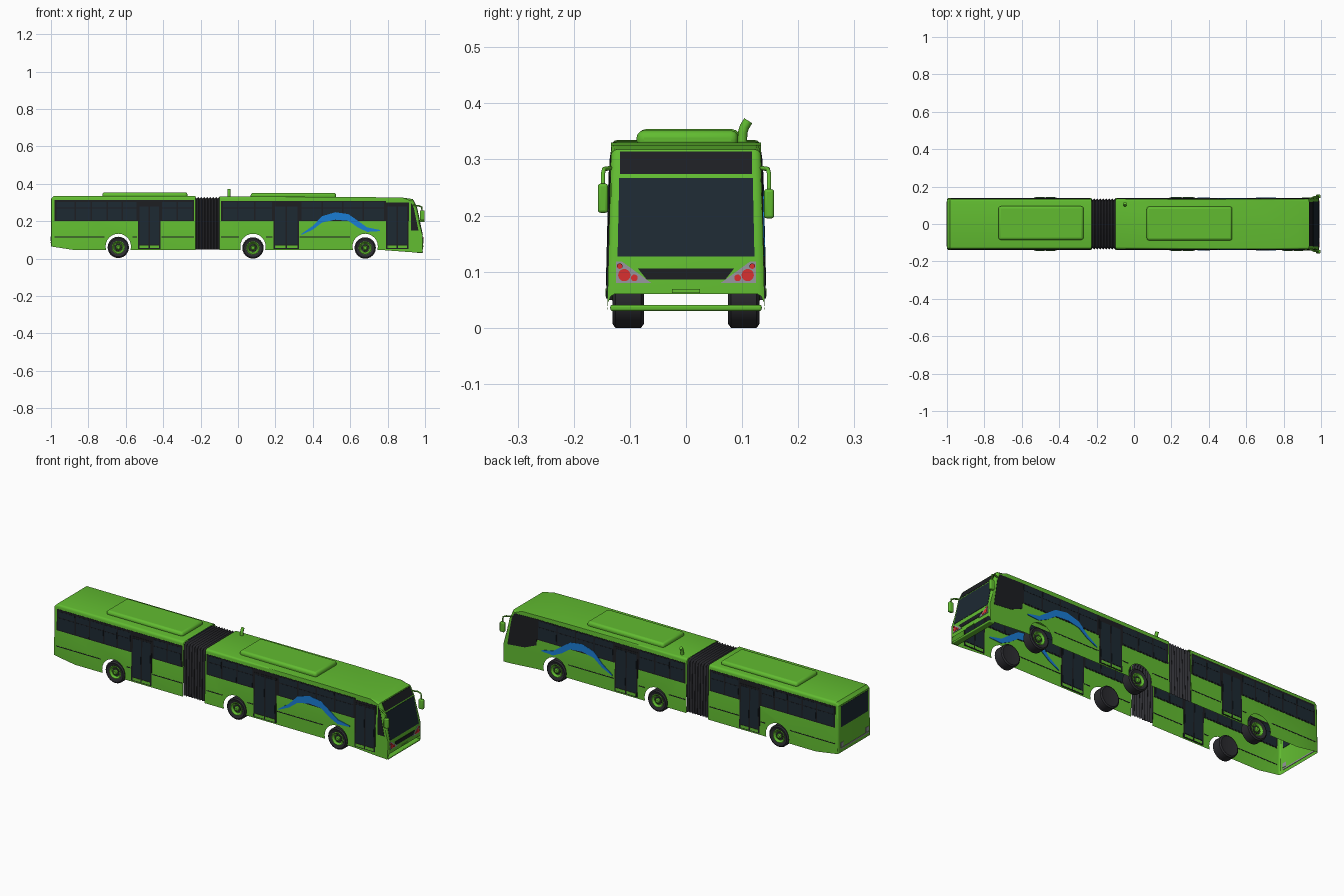
import bpy, bmesh
from math import sin, cos, pi, radians

if "Cube" in bpy.data.objects:
    bpy.data.objects.remove(bpy.data.objects["Cube"])


def mat(name, r, g, b):
    m = bpy.data.materials.new(name)
    m.diffuse_color = (r, g, b, 1)
    m.use_nodes = True
    m.node_tree.nodes["Principled BSDF"].inputs["Base Color"].default_value = m.diffuse_color
    return m


GREEN = mat("green_paint", 0.12, 0.5, 0.03)
BLACK = mat("black_trim", 0.012, 0.013, 0.016)
GLASS = mat("dark_glass", 0.012, 0.022, 0.032)
RUBBER = mat("dark_rubber", 0.025, 0.025, 0.03)
BLUE = mat("blue_paint", 0.01, 0.2, 0.65)
RED = mat("red_lens", 0.7, 0.03, 0.03)
GREY = mat("grey_plastic", 0.3, 0.3, 0.33)


def finish(name, bm, material):
    me = bpy.data.meshes.new(name)
    bm.to_mesh(me)
    bm.free()
    me.materials.append(material)
    ob = bpy.data.objects.new(name, me)
    bpy.context.collection.objects.link(ob)
    return ob


def prisms(name, pairs, material):
    """Closed prisms, each between two matching loops, in one object."""
    bm = bmesh.new()
    for a, b in pairs:
        va, vb = [bm.verts.new(p) for p in a], [bm.verts.new(p) for p in b]
        n = len(va)
        bm.faces.new(va)
        bm.faces.new(vb[::-1])
        for i in range(n):
            j = (i + 1) % n
            bm.faces.new((va[i], vb[i], vb[j], va[j]))
    bmesh.ops.recalc_face_normals(bm, faces=bm.faces)
    return finish(name, bm, material)


def box(name, lo, hi, material, bevel=0.0):
    loop = [(lo[0], lo[1]), (hi[0], lo[1]), (hi[0], hi[1]), (lo[0], hi[1])]
    ob = prisms(name, [([(x, y, lo[2]) for x, y in loop], [(x, y, hi[2]) for x, y in loop])], material)
    if bevel:
        m = ob.modifiers.new("bevel", 'BEVEL')
        m.width, m.segments = bevel, 3
    return ob


def tube(name, pts, radius, material):
    cu = bpy.data.curves.new(name, 'CURVE')
    cu.dimensions, cu.bevel_depth, cu.bevel_resolution, cu.use_fill_caps = '3D', radius, 2, True
    sp = cu.splines.new('POLY')
    sp.points.add(len(pts) - 1)
    for p, co in zip(sp.points, pts):
        p.co = (*co, 1)
    cu.materials.append(material)
    bpy.context.collection.objects.link(bpy.data.objects.new(name, cu))


def wall_y(z):
    return 0.1405 - 0.007 * (z - 0.03) / 0.29


def front_x(z):
    prof = [(0.935, 0.318), (0.957, 0.27), (0.987, 0.125), (0.99, 0.06), (0.985, 0.032)]
    for (x0, z0), (x1, z1) in zip(prof, prof[1:]):
        if z >= z1:
            return x0 + (x1 - x0) * (z0 - z) / (z0 - z1)
    return 0.985


def rect(a0, b0, a1, b1):
    return [(a0, b0), (a1, b0), (a1, b1), (a0, b1)]


def side_panels(name, shapes, material, side, t=0.0012):
    """x-z shapes set through the leaning side wall, visible inside and out."""
    prisms(name, [tuple([(x, side * (wall_y(z) + d), z) for x, z in s] for d in (t, -t)) for s in shapes], material)


def front_panels(name, shapes, material, t=0.0015):
    prisms(name, [tuple([(front_x(z) + d, y, z) for y, z in s] for d in (t, -t)) for s in shapes], material)


# Body shells, open underneath, with wheel arches
def arch(cx):
    return [(cx + 0.068 * cos(a), 0.065 + 0.068 * sin(a))
            for a in (radians(-17 + 214 * i / 14) for i in range(15))]


def shell(name, wrap, bottom):
    bm = bmesh.new()
    pts = wrap + bottom
    L = [bm.verts.new((x, wall_y(z), z)) for x, z in pts]
    R = [bm.verts.new((x, -wall_y(z), z)) for x, z in pts]
    bm.faces.new(L)
    bm.faces.new(R[::-1])
    for i in range(len(wrap) - 1):
        bm.faces.new((L[i], R[i], R[i + 1], L[i + 1]))
    edges = [bm.edges.get((s[i], s[i + 1])) for s in (L, R) for i in range(len(wrap) - 1)]
    bmesh.ops.bevel(bm, geom=edges, offset=0.012, segments=3, profile=0.5, affect='EDGES')
    finish(name, bm, GREEN)


shell("front_body", [(-0.1, 0.332), (0.6, 0.33), (0.88, 0.326), (0.935, 0.318), (0.957, 0.27),
                     (0.987, 0.125), (0.99, 0.06)],
      [(0.985, 0.032), (0.93, 0.034), (0.78, 0.045)] + arch(0.68) + arch(0.08) + [(-0.1, 0.045)])
shell("rear_body", [(-1, 0.065), (-1, 0.32), (-0.985, 0.335), (-0.228, 0.335)],
      [(-0.228, 0.045)] + arch(-0.64) + [(-0.87, 0.045)])

# Pleated joint between the two bodies
bm = bmesh.new()
rows, N = [], 16
for i in range(N + 1):
    x, d = -0.228 + 0.128 * i / N, 0.009 * (i % 2)
    half = [(0.137 - d, 0.05), (0.132 - d, 0.315), (0.122 - d, 0.33 - d)]
    rows.append([bm.verts.new((x, y, z)) for y, z in half + [(-y, z) for y, z in half[::-1]]])
for a, b in zip(rows, rows[1:]):
    for k in range(5):
        bm.faces.new((a[k], b[k], b[k + 1], a[k + 1]))
finish("joint_bellows", bm, RUBBER)

# Side windows, doors and trim
rear_cuts = [-0.975, -0.87, -0.785, -0.70, -0.62, -0.54]
front_cuts = [0.335, 0.45, 0.56, 0.67, 0.785]
for s, tag in ((-1, "near"), (1, "far")):
    bands = [rect(-0.98, 0.2, -0.235, 0.313), rect(-0.092, 0.2, 0.79, 0.308)]
    if s < 0:
        bands += [rect(0.79, 0.2, 0.915, 0.3), [(0.925, 0.15), (0.965, 0.15), (0.94, 0.27), (0.925, 0.3)]]
    else:
        bands += [[(0.79, 0.17), (0.86, 0.14), (0.963, 0.13), (0.94, 0.27), (0.925, 0.304), (0.79, 0.308)]]
    side_panels(tag + "_window_band", bands, BLACK, s)

    panes = []
    for cuts in (rear_cuts, front_cuts, [-0.41, -0.325, -0.24], [-0.085, 0.0, 0.09, 0.185]):
        for a, b in zip(cuts, cuts[1:]):
            panes += [rect(a + 0.004, 0.206, b - 0.004, 0.268), rect(a + 0.004, 0.272, b - 0.004, 0.302)]
    side_panels(tag + "_window_panes", panes, GLASS, s, 0.002)

    doors = [(-0.535, -0.415), (0.19, 0.325)] + ([(0.79, 0.912)] if s < 0 else [])
    side_panels(tag + "_door_frames", [rect(a, 0.052, b, 0.288) for a, b in doors], BLACK, s, 0.0025)
    leaves, sills = [], []
    for a, b in doors:
        m = (a + b) / 2
        for p, q in ((a + 0.008, m - 0.004), (m + 0.004, b - 0.008)):
            leaves.append(rect(p, 0.075, q, 0.278))
            sills.append(rect(p, 0.056, q, 0.07))
    side_panels(tag + "_door_glass", leaves, GLASS, s, 0.0035)
    side_panels(tag + "_door_sills", sills, GREEN, s, 0.0035)
    seams = [(-0.98, -0.715), (-0.565, -0.54), (-0.41, -0.235), (-0.09, 0.005), (0.15, 0.185), (0.33, 0.6)]
    side_panels(tag + "_skirt_seam", [rect(a, 0.113, b, 0.117) for a, b in seams], BLACK, s)

    # Plain blue wave on the side
    wave = [(0.34, 0.13, 0.003), (0.4, 0.165, 0.01), (0.45, 0.21, 0.017), (0.52, 0.228, 0.02),
            (0.59, 0.22, 0.018), (0.64, 0.185, 0.018), (0.69, 0.155, 0.012), (0.76, 0.15, 0.003)]
    side_panels(tag + "_blue_wave", [[(x, z + h) for x, z, h in wave] + [(x, z - h) for x, z, h in wave[::-1]]],
                BLUE, s, 0.003)

# Front face: windscreen, destination panel, grille, lamps, bumper
front_panels("windscreen", [[(-0.122, 0.127), (0.122, 0.127), (0.119, 0.267), (-0.119, 0.267)]], GLASS)
front_panels("destination_panel", [rect(-0.118, 0.274, 0.118, 0.314)], BLACK)
front_panels("grille", [[(-0.07, 0.086), (0.07, 0.086), (0.086, 0.106), (-0.086, 0.106)]], BLACK, 0.002)
front_panels("number_plate", [rect(-0.025, 0.062, 0.025, 0.069)], GREEN, 0.003)
front_panels("lamp_surrounds", [[(s * y, z) for y, z in ((0.062, 0.08), (0.125, 0.08), (0.125, 0.118), (0.114, 0.118))]
                                for s in (-1, 1)], GREY, 0.0025)
lamps = []
for s in (-1, 1):
    for y, z, r in ((0.11, 0.094, 0.011), (0.092, 0.089, 0.006), (0.118, 0.11, 0.005)):
        ring = [(s * y + r * cos(k * pi / 8), z + r * sin(k * pi / 8)) for k in range(16)]
        lamps.append(tuple([(x, a, b) for a, b in ring] for x in (0.985, 0.993)))
prisms("front_lamps", lamps, RED)
box("front_bumper_bar", (0.955, -0.135, 0.03), (0.988, 0.135, 0.041), GREEN, 0.004)

# Rear face: window, bumper strip, lamps
box("rear_window", (-1.001, -0.115, 0.2), (-0.998, 0.115, 0.312), GLASS)
box("rear_bumper_strip", (-1.002, -0.12, 0.083), (-0.998, 0.12, 0.09), GREY)
for s in (-1, 1):
    box("rear_lamp", (-1.002, s * 0.107 - 0.012, 0.095), (-0.998, s * 0.107 + 0.012, 0.118), GREY)

# Roof units and exhaust pipe
box("rear_roof_unit", (-0.725, -0.085, 0.325), (-0.27, 0.095, 0.354), GREEN, 0.013)
box("front_roof_unit", (0.068, -0.088, 0.32), (0.525, 0.093, 0.352), GREEN, 0.013)
tube("exhaust_pipe", [(-0.048, 0.1, 0.322), (-0.048, 0.101, 0.348), (-0.048, 0.104, 0.358), (-0.048, 0.111, 0.369)],
     0.0085, GREEN)

# Wing mirrors
for s, z in ((-1, 0.0), (1, -0.01)):
    y0, y1 = sorted((s * 0.139, s * 0.157))
    box("mirror", (0.972, y0, 0.205 + z), (0.998, y1, 0.257 + z), GREEN, 0.005)
    tube("mirror_arm", [(0.935, s * 0.132, 0.285), (0.965, s * 0.146, 0.283), (0.982, s * 0.148, 0.275),
                        (0.985, s * 0.148, 0.245)], 0.004, GREEN)


# Wheels, turned around the y axis
def lathe(name, profile, cx, cz, side, material, n=24):
    bm = bmesh.new()
    rings = [[bm.verts.new((cx + r * cos(2 * pi * k / n), side * y, cz + r * sin(2 * pi * k / n)))
              for k in range(n)] for r, y in profile]
    for a, b in zip(rings, rings[1:]):
        for k in range(n):
            j = (k + 1) % n
            bm.faces.new((a[k], a[j], b[j], b[k]))
    for ring in (rings[0], rings[-1]):
        bm.faces.new(ring)
    bmesh.ops.recalc_face_normals(bm, faces=bm.faces)
    finish(name, bm, material)


for cx, cz in ((-0.64, 0.06), (0.08, 0.057), (0.68, 0.057)):
    for s in (-1, 1):
        lathe("tyre", [(0.033, 0.115), (0.035, 0.127), (0.05, 0.131), (0.057, 0.126), (0.057, 0.08),
                       (0.05, 0.075), (0.03, 0.078)], cx, cz, s, RUBBER)
        lathe("wheel_rim", [(0.035, 0.114), (0.035, 0.128), (0.032, 0.129), (0.024, 0.12), (0.02, 0.119)],
              cx, cz, s, GREEN)
        lathe("wheel_disc", [(0.022, 0.116), (0.021, 0.121), (0.013, 0.121)], cx, cz, s, RUBBER)
        lathe("wheel_hub", [(0.014, 0.118), (0.013, 0.128), (0.008, 0.132)], cx, cz, s, GREEN, 12)

# Smooth shading with sharp edges kept
for ob in bpy.context.scene.objects:
    ob.select_set(ob.type == 'MESH')
    if ob.type == 'MESH':
        bpy.context.view_layer.objects.active = ob
bpy.ops.object.shade_smooth_by_angle(angle=radians(30))
